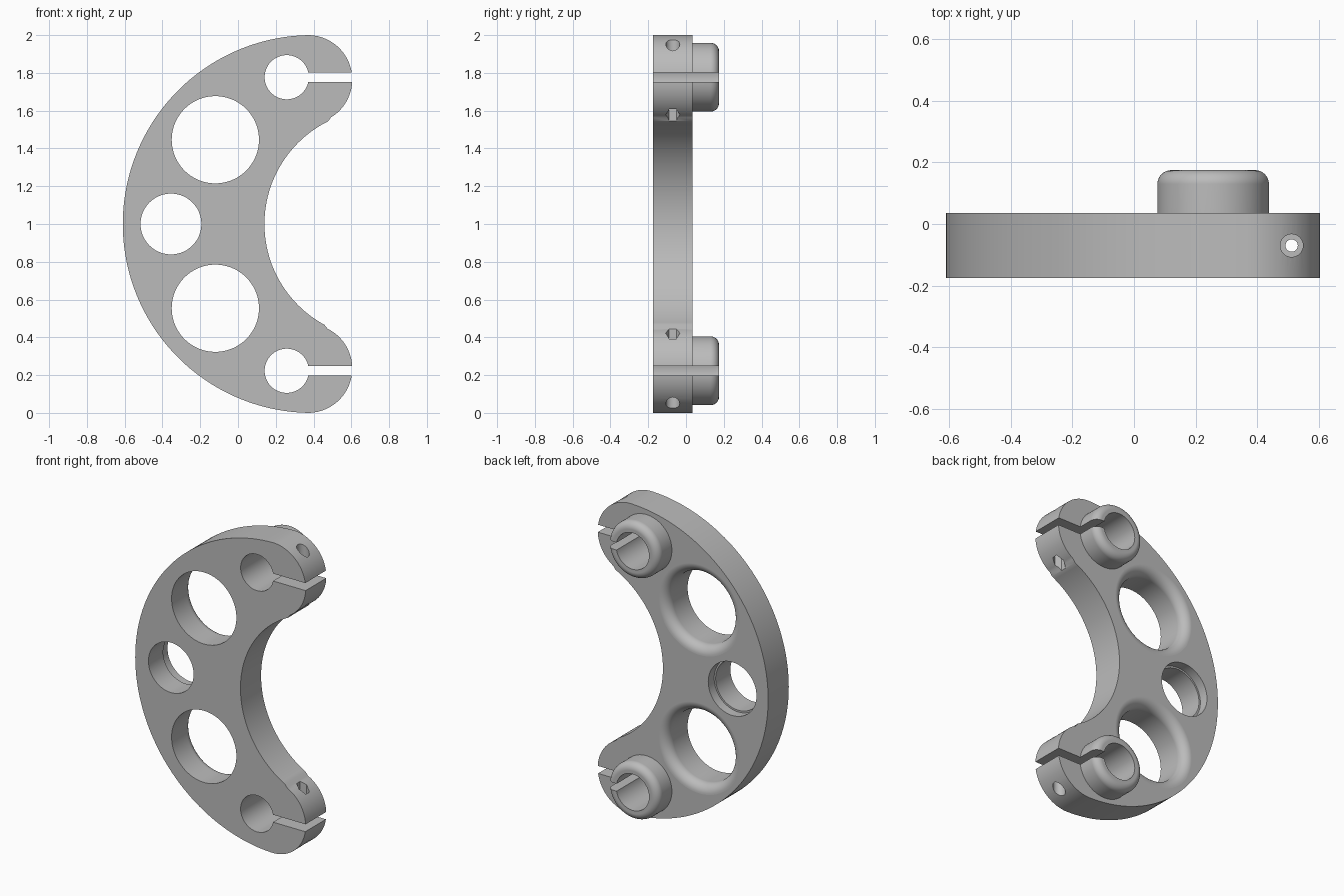
import bpy, bmesh
from math import sin, cos, pi, atan2
from mathutils import Matrix, Vector

if "Cube" in bpy.data.objects:
    bpy.data.objects.remove(bpy.data.objects["Cube"])

FRONT, BACK, HUB_TOP = -0.175, 0.035, 0.175
TO_Y = Matrix.Rotation(-pi / 2, 4, 'X')      # turns a lathe axis from z to y

grey = bpy.data.materials.new("machined_grey")
grey.use_nodes = True
colour = (0.5, 0.5, 0.5, 1)
grey.diffuse_color = colour
grey.node_tree.nodes["Principled BSDF"].inputs["Base Color"].default_value = colour


def make_object(name, bm):
    bmesh.ops.recalc_face_normals(bm, faces=bm.faces)
    mesh = bpy.data.meshes.new(name)
    bm.to_mesh(mesh)
    bm.free()
    mesh.materials.append(grey)
    obj = bpy.data.objects.new(name, mesh)
    bpy.context.collection.objects.link(obj)
    return obj


def lathe(name, profile, place, turn=TO_Y, sides=72):
    """Solid of revolution from (radius, height) points, closed by end caps."""
    bm = bmesh.new()
    rings = [[bm.verts.new((r * cos(2 * pi * i / sides), r * sin(2 * pi * i / sides), h))
              for i in range(sides)] for r, h in profile]
    for a, b in zip(rings, rings[1:]):
        for i in range(sides):
            j = (i + 1) % sides
            bm.faces.new((a[i], a[j], b[j], b[i]))
    bm.faces.new(rings[0])
    bm.faces.new(rings[-1])
    bm.transform(Matrix.Translation(place) @ turn)
    return make_object(name, bm)


def box(name, low, high):
    bm = bmesh.new()
    bmesh.ops.create_cube(bm, size=1)
    low, high = Vector(low), Vector(high)
    bm.transform(Matrix.Translation((low + high) / 2) @ Matrix.Diagonal(high - low).to_4x4())
    return make_object(name, bm)


def arc(cx, cz, r, start, end, steps):
    return [(cx + r * cos(start + (end - start) * i / steps),
             cz + r * sin(start + (end - start) * i / steps)) for i in range(steps + 1)]


def combine(target, tool, operation):
    mod = target.modifiers.new("cut", 'BOOLEAN')
    mod.operation, mod.object, mod.solver = operation, tool, 'EXACT'
    bpy.context.view_layer.objects.active = target
    bpy.ops.object.modifier_apply(modifier=mod.name)
    bpy.data.objects.remove(tool)


# Crescent plate: outer arc, two rounded clamp ends and inner arc, all tangent
OUT_X, IN_X, IN_R = 0.39, 0.747, 0.607
END_X, END_Z, END_R = 0.37, 0.765, 0.235
top = atan2(END_Z, END_X - OUT_X)
inner = atan2(END_Z, END_X - IN_X)
outline = arc(OUT_X, 1, 1, top, 2 * pi - top, 96)
outline += arc(END_X, 1 - END_Z, END_R, -top, pi - inner, 32)[1:]
outline += arc(IN_X, 1, IN_R, 2 * pi - inner, inner, 56)[1:]
outline += arc(END_X, 1 + END_Z, END_R, inner - pi, top, 32)[1:-1]
bm = bmesh.new()
face = bm.faces.new([bm.verts.new((x, FRONT, z)) for x, z in outline])
extruded = bmesh.ops.extrude_face_region(bm, geom=[face])["geom"]
bmesh.ops.translate(bm, vec=(0, BACK - FRONT, 0),
                    verts=[v for v in extruded if isinstance(v, bmesh.types.BMVert)])
clamp = make_object("clamp_plate", bm)

# Rounded tube collars on the back
TUBE_X, TUBE_Z, HUB_R, ROUND = 0.258, 0.777, 0.182, 0.045
hub_profile = [(HUB_R, BACK - 0.05)] + arc(HUB_R - ROUND, HUB_TOP - ROUND, ROUND, 0, pi / 2, 8)
for s in (1, -1):
    combine(clamp, lathe("collar", hub_profile, (TUBE_X, 0, 1 + s * TUBE_Z)), 'UNION')

# Centre stem hole, counterbored from the back
stem = [(0.161, -0.4), (0.161, BACK - 0.06), (0.172, BACK - 0.06), (0.172, 0.3)]
combine(clamp, lathe("stem_hole", stem, (-0.355, 0, 1)), 'DIFFERENCE')

LIGHT_R, FILLET = 0.231, 0.06
lightening = [(LIGHT_R, -0.4)]
lightening += arc(LIGHT_R + FILLET, BACK - FILLET, FILLET, pi, pi / 2, 10)
lightening += [(LIGHT_R + FILLET, 0.3)]
for s in (1, -1):
    z = 1 + s * TUBE_Z
    # Large holes with rounded back rims
    combine(clamp, lathe("large_hole", lightening, (-0.12, 0, 1 + s * 0.446)), 'DIFFERENCE')
    # Tube bore and clamping slot
    combine(clamp, lathe("tube_bore", [(0.117, -0.4), (0.117, 0.4)], (TUBE_X, 0, z)), 'DIFFERENCE')
    combine(clamp, box("slot", (TUBE_X, -0.4, z - 0.024), (0.8, 0.4, z + 0.024)), 'DIFFERENCE')
    # Pinch bolt hole with round head recess outside and hex nut recess inside
    turn = Matrix.Rotation(0 if s > 0 else pi, 4, 'X')
    place = (0.512, -0.07, z)
    bolt = [(0.02, -0.3), (0.02, 0.1), (0.037, 0.1), (0.037, 0.3)]
    combine(clamp, lathe("bolt_hole", bolt, place, turn, 32), 'DIFFERENCE')
    hexagon = turn @ Matrix.Rotation(pi / 2, 4, 'Z')
    combine(clamp, lathe("nut_recess", [(0.038, -0.3), (0.038, -0.13)], place, hexagon, 6), 'DIFFERENCE')

# Smooth curved walls, keep flats flat
bpy.ops.object.select_all(action='DESELECT')
clamp.select_set(True)
bpy.context.view_layer.objects.active = clamp
bpy.ops.object.shade_smooth_by_angle(angle=pi / 6)
weighted = clamp.modifiers.new("flat_faces", 'WEIGHTED_NORMAL')
weighted.keep_sharp = True
